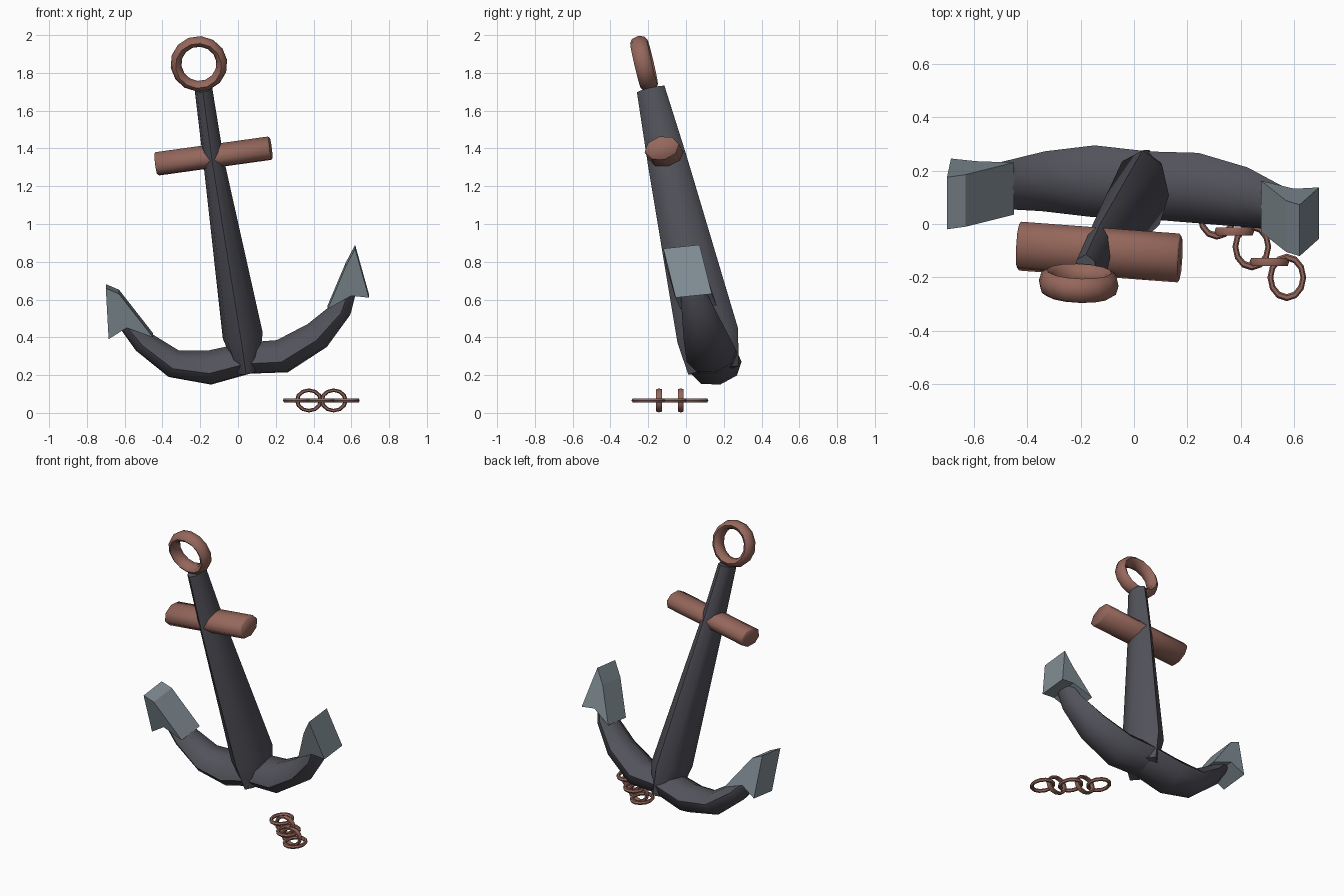
import bpy, bmesh, math
from mathutils import Vector, Matrix

cube = bpy.data.objects.get("Cube")
if cube:
    bpy.data.objects.remove(cube, do_unlink=True)


def material(name, color):
    mat = bpy.data.materials.new(name)
    mat.use_nodes = True
    mat.diffuse_color = (*color, 1)
    mat.node_tree.nodes["Principled BSDF"].inputs["Base Color"].default_value = (*color, 1)
    return mat


IRON = material("dark iron", (0.085, 0.085, 0.105))
COPPER = material("rusty copper", (0.30, 0.135, 0.105))
STEEL = material("pale steel", (0.22, 0.27, 0.30))

# Tilted frame of the anchor: along the stock, through its depth, up the shank
UP = Vector((-0.15, -0.22, 0.96)).normalized()
DEPTH = UP.cross(Vector((0.98, -0.08, 0.165))).normalized()
SIDE = DEPTH.cross(UP)
TILT = Matrix((SIDE, DEPTH, UP)).transposed()


def finish(name, bm, mat, smooth=True):
    bmesh.ops.recalc_face_normals(bm, faces=bm.faces)
    mesh = bpy.data.meshes.new(name)
    bm.to_mesh(mesh)
    bm.free()
    mesh.materials.append(mat)
    obj = bpy.data.objects.new(name, mesh)
    bpy.context.collection.objects.link(obj)
    if smooth:
        bpy.ops.object.select_all(action="DESELECT")
        obj.select_set(True)
        bpy.context.view_layer.objects.active = obj
        bpy.ops.object.shade_smooth_by_angle(angle=math.radians(50))
    return obj


def loft(name, stations, mat, sides=8):
    """Oval tube through stations of (x, y, z, half width, half depth)."""
    bm = bmesh.new()
    centres = [Vector(s[:3]) for s in stations]
    rings = []
    for i, (c, s) in enumerate(zip(centres, stations)):
        along = (centres[min(i + 1, len(centres) - 1)] - centres[max(i - 1, 0)]).normalized()
        across = DEPTH.cross(along).normalized()
        deep = along.cross(across)
        angles = [math.tau * k / sides for k in range(sides)]
        rings.append([bm.verts.new(c + across * s[3] * math.cos(a) + deep * s[4] * math.sin(a))
                      for a in angles])
    for low, high in zip(rings, rings[1:]):
        for k in range(sides):
            n = (k + 1) % sides
            bm.faces.new((low[k], low[n], high[n], high[k]))
    bm.faces.new(rings[0])
    bm.faces.new(rings[-1])
    return finish(name, bm, mat)


def torus(name, centre, radius, tube, scale, turn, mat, major=14, minor=8):
    """Ring in the local xz plane, stretched by scale and then turned."""
    bm = bmesh.new()
    rows = []
    for i in range(major):
        a = math.tau * i / major
        row = []
        for j in range(minor):
            b = math.tau * j / minor
            r = radius + tube * math.cos(b)
            p = Vector((r * math.cos(a) * scale[0], tube * math.sin(b) * scale[1],
                        r * math.sin(a) * scale[2]))
            row.append(bm.verts.new(Vector(centre) + turn @ p))
        rows.append(row)
    for i in range(major):
        here, there = rows[i], rows[(i + 1) % major]
        for j in range(minor):
            n = (j + 1) % minor
            bm.faces.new((here[j], here[n], there[n], there[j]))
    return finish(name, bm, mat)


def fluke(name, outline, push):
    """Arrowhead outline pushed backwards into a solid."""
    bm = bmesh.new()
    face = bm.faces.new([bm.verts.new(p) for p in outline])
    new = bmesh.ops.extrude_face_region(bm, geom=[face])["geom"]
    bmesh.ops.translate(bm, vec=push, verts=[v for v in new if isinstance(v, bmesh.types.BMVert)])
    return finish(name, bm, STEEL, smooth=False)


# Shank, tapering upwards
loft("shank", [(0.05, 0.145, 0.225, 0.06, 0.135), (0.025, 0.115, 0.41, 0.107, 0.165),
               (-0.13, -0.1, 1.34, 0.055, 0.105), (-0.183, -0.187, 1.715, 0.047, 0.075)], IRON)

# Curved arms
CROWN = (0.05, 0.145, 0.29, 0.085, 0.13)
loft("right_arm", [CROWN, (-0.15, 0.16, 0.24, 0.093, 0.138), (-0.34, 0.16, 0.26, 0.077, 0.115),
                   (-0.50, 0.145, 0.375, 0.062, 0.09), (-0.59, 0.13, 0.475, 0.045, 0.065)], IRON)
loft("left_arm", [CROWN, (0.235, 0.135, 0.30, 0.092, 0.135), (0.42, 0.10, 0.41, 0.08, 0.115),
                  (0.55, 0.06, 0.55, 0.054, 0.085), (0.59, 0.03, 0.66, 0.04, 0.06)], IRON)

# Flukes: tip, inner shoulder, inner barb, notch, outer barb
fluke("right_fluke", [(-0.70, -0.02, 0.66), (-0.63, -0.01, 0.63), (-0.45, 0.035, 0.40),
                      (-0.59, 0.04, 0.45), (-0.685, 0.05, 0.39)], (0, 0.195, 0.022))
fluke("left_fluke", [(0.62, -0.12, 0.87), (0.57, -0.105, 0.775), (0.475, -0.03, 0.55),
                     (0.60, -0.06, 0.62), (0.693, -0.055, 0.61)], (0, 0.192, 0.02))

# Stock crossing the shank, with slightly chamfered ends
middle = Vector((-0.13, -0.105, 1.36))
loft("stock", [(*(middle + SIDE * t), 0.064 * f, 0.094 * f)
               for t, f in ((-0.307, 0.9), (-0.3, 1), (0.3, 1), (0.307, 0.9))], COPPER)

# Ring at the head
torus("head_ring", (-0.207, -0.222, 1.848), 0.122, 0.029, (1, 1.6, 1), TILT, COPPER)

# Loose chain of links lying flat and upright in turn
FLAT = Matrix.Rotation(math.pi / 2, 3, "X")
for i in range(5):
    spot = (0.572 - 0.0655 * i, -0.2 + 0.0575 * i, 0.066)
    if i % 2:
        torus(f"chain_link_{i + 1}", spot, 0.063, 0.011, (1, 1.6, 0.86),
              Matrix.Identity(3), COPPER, 12, 6)
    else:
        torus(f"chain_link_{i + 1}", spot, 0.063, 0.011, (0.98, 1.1, 1.2), FLAT, COPPER, 12, 6)
